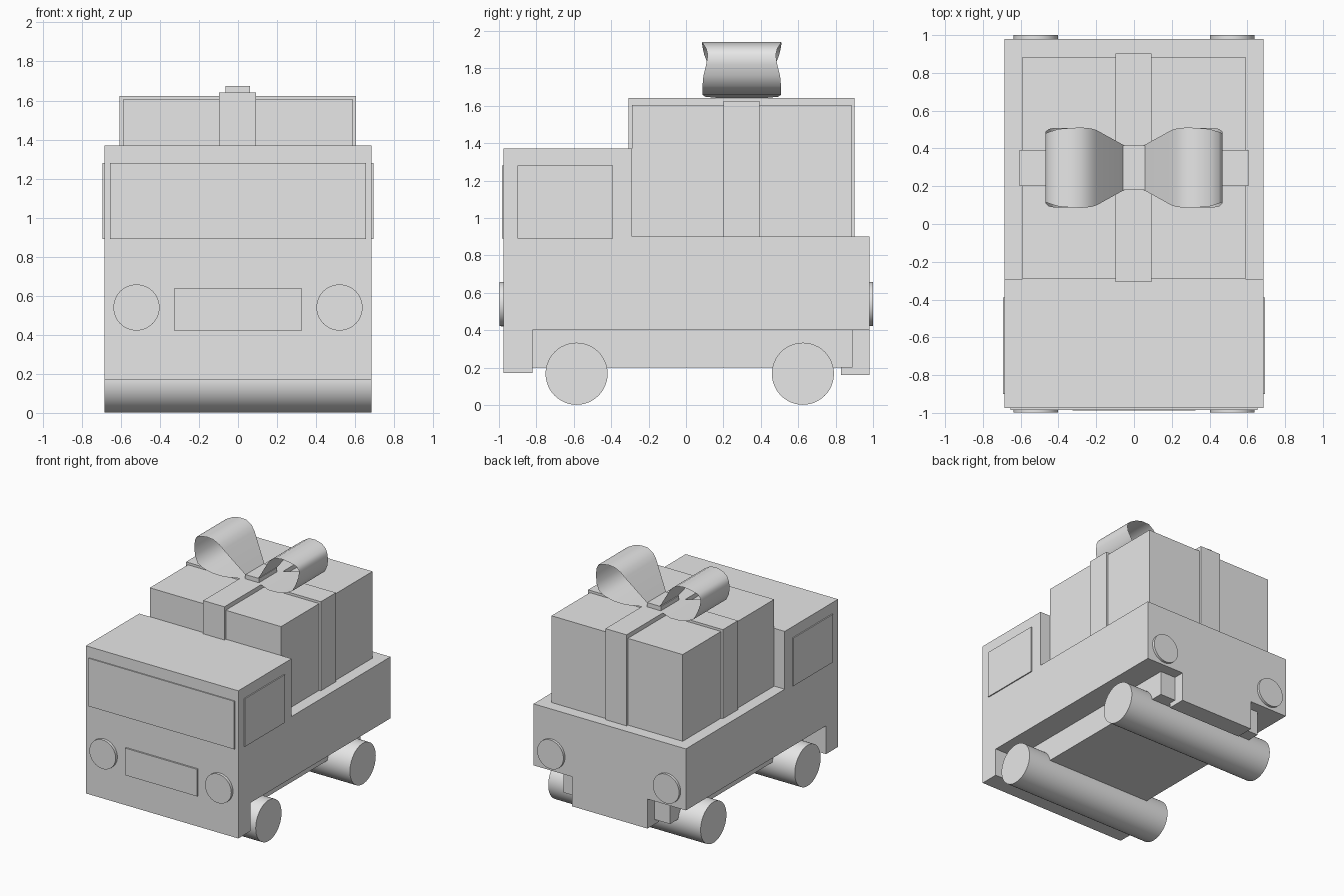
import bpy
import bmesh
import math

cube = bpy.data.objects.get("Cube")
if cube:
    bpy.data.objects.remove(cube, do_unlink=True)

# One plain grey finish for the whole toy
grey = bpy.data.materials.new("plain grey")
grey.use_nodes = True
GREY = (0.8, 0.8, 0.8, 1)
grey.diffuse_color = GREY
grey.node_tree.nodes["Principled BSDF"].inputs["Base Color"].default_value = GREY


def finish(name, bm):
    bmesh.ops.recalc_face_normals(bm, faces=bm.faces)
    mesh = bpy.data.meshes.new(name)
    bm.to_mesh(mesh)
    bm.free()
    mesh.materials.append(grey)
    obj = bpy.data.objects.new(name, mesh)
    bpy.context.collection.objects.link(obj)
    return obj


def smooth(obj, degrees=40):
    bpy.ops.object.select_all(action="DESELECT")
    obj.select_set(True)
    bpy.context.view_layer.objects.active = obj
    bpy.ops.object.shade_smooth_by_angle(angle=math.radians(degrees))


def box(name, x, y, z):
    """Box from (min, max) pairs along each axis."""
    bm = bmesh.new()
    bmesh.ops.create_cube(bm, size=1)
    for v in bm.verts:
        for i, (lo, hi) in enumerate((x, y, z)):
            v.co[i] = lo + (v.co[i] + 0.5) * (hi - lo)
    return finish(name, bm)


def cylinder(name, centre, radius, depth, axis):
    bpy.ops.mesh.primitive_cylinder_add(vertices=48, radius=radius, depth=depth, location=centre)
    obj = bpy.context.object
    obj.name = name
    obj.rotation_euler = (0, math.pi / 2, 0) if axis == "x" else (math.pi / 2, 0, 0)
    obj.data.materials.append(grey)
    smooth(obj)
    return obj


# Truck body: side profile extruded across the width
W = 0.685
FRONT, BACK = -0.975, 0.98
profile = [(FRONT, 0.17), (-0.82, 0.17), (-0.82, 0.4), (BACK, 0.4),
           (BACK, 0.9), (-0.29, 0.9), (-0.29, 1.37), (FRONT, 1.37)]
bm = bmesh.new()
side = bm.faces.new([bm.verts.new((-W, y, z)) for y, z in profile])
extruded = bmesh.ops.extrude_face_region(bm, geom=[side])["geom"]
bmesh.ops.translate(bm, vec=(2 * W, 0, 0),
                    verts=[g for g in extruded if isinstance(g, bmesh.types.BMVert)])
finish("truck_body", bm)

# Chassis and rear bumper
box("chassis", (-0.48, 0.48), (-0.82, 0.89), (0.2, 0.4))
box("rear_bumper", (-0.34, 0.34), (0.83, BACK), (0.16, 0.4))

# Full-width wheel rollers
for name, y in (("front_wheels", -0.585), ("rear_wheels", 0.625)):
    cylinder(name, (0, y, 0.167), 0.166, 2 * W, "x")

# Windows and grille plates
box("windshield", (-0.655, 0.655), (FRONT - 0.009, FRONT), (0.89, 1.28))
box("grille", (-0.325, 0.325), (FRONT - 0.013, FRONT), (0.42, 0.64))
for name, s in (("left", 1), ("right", -1)):
    box(name + "_window", sorted((s * W, s * (W + 0.009))), (-0.9, -0.39), (0.89, 1.28))
    # Lamps at both ends
    cylinder(name + "_headlight", (s * 0.52, FRONT, 0.54), 0.118, 0.045, "y")
    cylinder(name + "_tail_light", (s * 0.52, BACK, 0.54), 0.118, 0.04, "y")

# Gift box with crossed ribbon bands
box("gift_box", (-0.59, 0.59), (-0.29, 0.885), (0.9, 1.605))
box("long_ribbon", (-0.097, 0.093), (-0.308, 0.902), (0.9, 1.64))
box("cross_ribbon", (-0.607, 0.605), (0.2, 0.393), (0.9, 1.624))

# Bow: knot and two open sheet loops, each point is (x, z, half width)
MID = 0.298
box("bow_knot", (-0.065, 0.062), (MID - 0.117, MID + 0.117), (1.62, 1.675))
loop = [(0.05, 1.64, 0.117), (0.2, 1.648, 0.195), (0.29, 1.658, 0.21),
        (0.37, 1.675, 0.21), (0.425, 1.705, 0.21), (0.452, 1.76, 0.205),
        (0.468, 1.82, 0.19), (0.468, 1.87, 0.182), (0.448, 1.905, 0.19),
        (0.4, 1.928, 0.205), (0.34, 1.94, 0.21), (0.28, 1.935, 0.213),
        (0.23, 1.905, 0.208), (0.2, 1.87, 0.2), (0.05, 1.665, 0.117)]
for name, s in (("left_bow_loop", 1), ("right_bow_loop", -1)):
    bm = bmesh.new()
    rows = [[bm.verts.new((s * x, MID + e * w, z)) for e in (-1, 1)] for x, z, w in loop]
    for a, b in zip(rows, rows[1:]):
        bm.faces.new((a[0], a[1], b[1], b[0]))
    smooth(finish(name, bm), 60)
